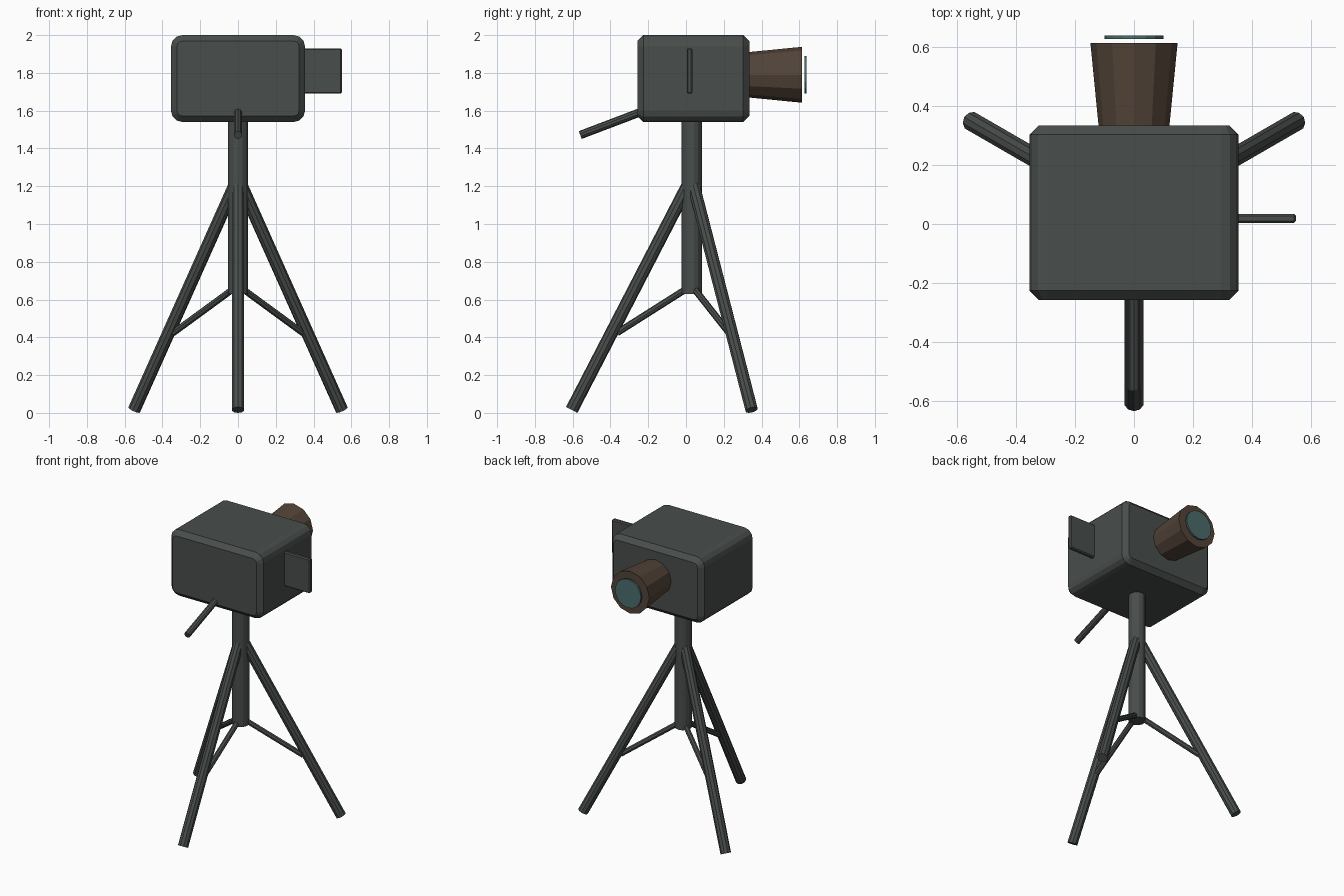
import bpy, bmesh, math
from mathutils import Vector

if "Cube" in bpy.data.objects:
    bpy.data.objects.remove(bpy.data.objects["Cube"])


def material(name, rgb):
    m = bpy.data.materials.new(name)
    m.diffuse_color = (*rgb, 1)
    m.use_nodes = True
    m.node_tree.nodes["Principled BSDF"].inputs["Base Color"].default_value = m.diffuse_color
    return m


METAL = material("dark_metal", (0.065, 0.075, 0.07))
BROWN = material("lens_brown", (0.085, 0.057, 0.04))
GLASS = material("lens_glass", (0.07, 0.15, 0.15))


def add(name, bm, mat):
    bmesh.ops.recalc_face_normals(bm, faces=bm.faces)
    me = bpy.data.meshes.new(name)
    bm.to_mesh(me)
    bm.free()
    me.materials.append(mat)
    ob = bpy.data.objects.new(name, me)
    bpy.context.collection.objects.link(ob)
    return ob


def rod(name, a, b, r1, r2=None, sides=12, mat=METAL):
    """Capped cylinder or cone running from a to b."""
    a, b = Vector(a), Vector(b)
    bm = bmesh.new()
    bmesh.ops.create_cone(bm, cap_ends=True, segments=sides, radius1=r1,
                          radius2=r1 if r2 is None else r2, depth=(b - a).length)
    ob = add(name, bm, mat)
    ob.location = (a + b) / 2
    ob.rotation_euler = (b - a).to_track_quat('Z', 'Y').to_euler()
    return ob


# Head: rounded rectangle along y with chamfered ends
def rounded_loop(bm, hw, hh, r, y, zc, steps=3):
    verts = []
    for q, (sx, sz) in enumerate([(1, 1), (-1, 1), (-1, -1), (1, -1)]):
        for i in range(steps + 1):
            t = math.pi / 2 * (q + i / steps)
            verts.append(bm.verts.new((sx * (hw - r) + r * math.cos(t), y,
                                       zc + sz * (hh - r) + r * math.sin(t))))
    return verts


bm = bmesh.new()
C = 0.032
loops = [rounded_loop(bm, 0.355 - d, 0.23 - d, 0.06 - d, y, 1.77)
         for y, d in [(-0.258, C), (-0.258 + C, 0), (0.335 - C, 0), (0.335, C)]]
for p, q in zip(loops, loops[1:]):
    n = len(p)
    for i in range(n):
        bm.faces.new((p[i], p[(i + 1) % n], q[(i + 1) % n], q[i]))
bm.faces.new(loops[0])
bm.faces.new(loops[-1])
add("camera_head", bm, METAL)

# Side plate with a small bevel
bm = bmesh.new()
bmesh.ops.create_cube(bm, size=1)
bmesh.ops.scale(bm, vec=(0.22, 0.03, 0.24), verts=bm.verts)
bmesh.ops.translate(bm, vec=(0.44, 0.019, 1.81), verts=bm.verts)
bmesh.ops.bevel(bm, geom=bm.edges[:], offset=0.007, segments=1, affect='EDGES')
add("side_plate", bm, METAL)

# Lens barrel and floating front glass
rod("lens_barrel", (0, 0.31, 1.79), (0, 0.615, 1.79), 0.118, 0.148, 12, BROWN)
rod("lens_glass", (0, 0.627, 1.79), (0, 0.639, 1.79), 0.1, sides=16, mat=GLASS)

# Pan handle
rod("pan_handle", (0, -0.22, 1.60), (0, -0.56, 1.471), 0.022, sides=10)

# Tripod: column, three legs and three braces
AXIS = 0.03
rod("centre_column", (0, AXIS, 0.63), (0, AXIS, 1.56), 0.054, sides=14)


def polar(r, angle, z):
    return (r * math.cos(angle), AXIS + r * math.sin(angle), z)


for name, deg in [("front", -90), ("right", 30), ("left", 150)]:
    t = math.radians(deg)
    rod(name + "_leg", polar(0.005, t, 1.235), polar(0.635, t, 0.0157), 0.034, sides=10)
    rod(name + "_brace", polar(0.035, t, 0.652), polar(0.395, t, 0.424), 0.018, sides=8)
